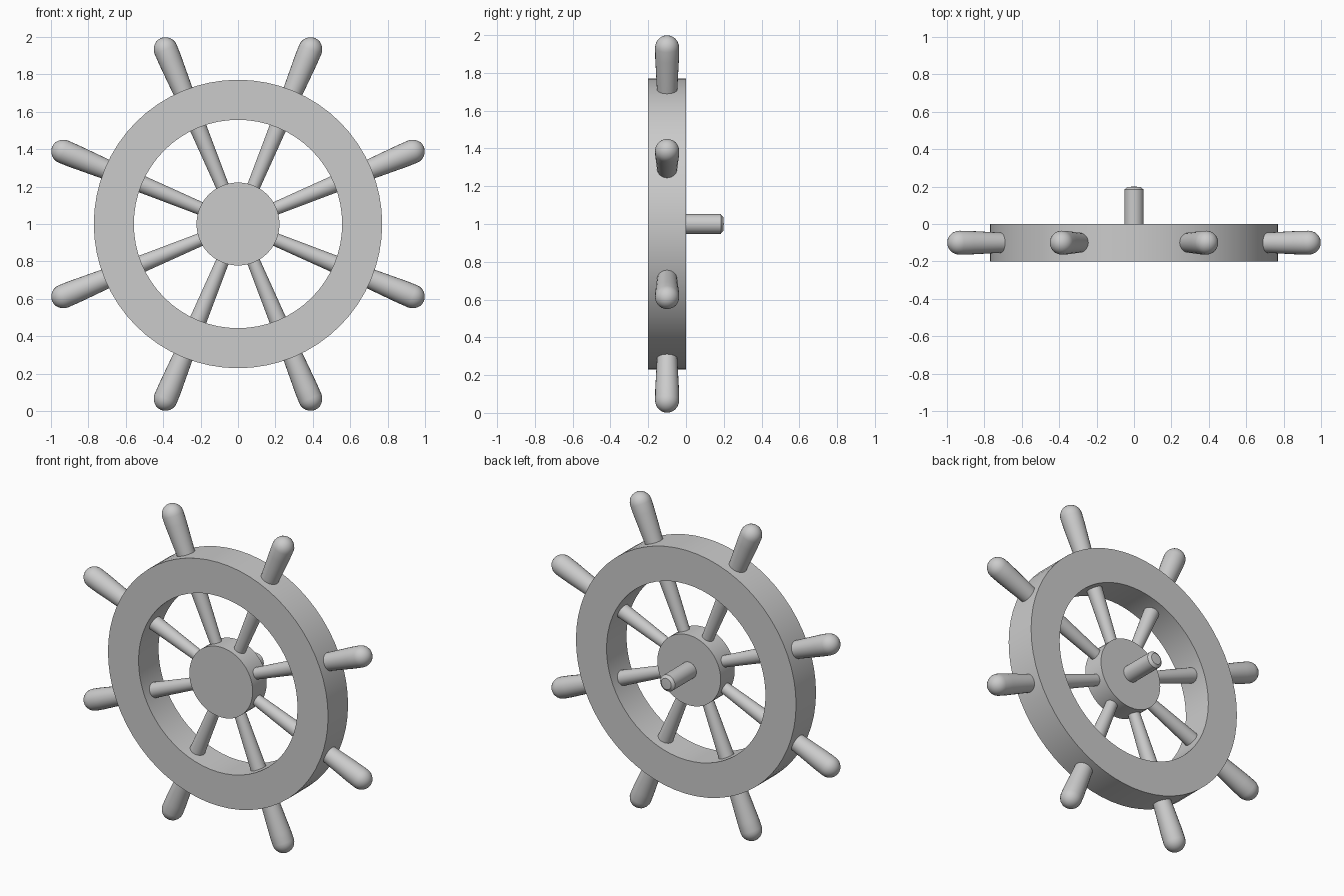
import bpy, bmesh, math
from mathutils import Matrix, Vector

if "Cube" in bpy.data.objects:
    bpy.data.objects.remove(bpy.data.objects["Cube"])

CENTRE = Matrix.Translation((0, -0.1, 1.0))


def lathe(name, profile, matrix, steps=32, closed=False):
    """Spin an (radius, height) profile round its local z axis."""
    bm = bmesh.new()
    verts = [bm.verts.new((r, 0, h)) for r, h in profile]
    pairs = list(zip(verts, verts[1:]))
    if closed:
        pairs.append((verts[-1], verts[0]))
    edges = [bm.edges.new(p) for p in pairs]
    bmesh.ops.spin(bm, geom=verts + edges, cent=(0, 0, 0), axis=(0, 0, 1),
                   angle=math.tau, steps=steps, use_duplicate=False)
    bmesh.ops.remove_doubles(bm, verts=bm.verts, dist=1e-5)
    bmesh.ops.recalc_face_normals(bm, faces=bm.faces)
    mesh = bpy.data.meshes.new(name)
    bm.to_mesh(mesh)
    bm.free()
    obj = bpy.data.objects.new(name, mesh)
    bpy.context.collection.objects.link(obj)
    obj.matrix_world = matrix
    bpy.ops.object.select_all(action='DESELECT')
    obj.select_set(True)
    bpy.context.view_layer.objects.active = obj
    bpy.ops.object.shade_smooth_by_angle(angle=math.radians(35))
    return obj


# Local z of the turned parts points to the back (+y)
to_back = CENTRE @ Matrix.Rotation(math.radians(-90), 4, 'X')

# Rim, hub and axle
lathe("rim", [(0.557, -0.1), (0.771, -0.1), (0.771, 0.1), (0.557, 0.1)],
      to_back, 64, closed=True)
lathe("hub", [(0, -0.07), (0.222, -0.07), (0.222, 0.07), (0, 0.07)], to_back, 48)
lathe("axle", [(0, 0.0), (0.052, 0.0), (0.052, 0.284), (0.035, 0.298), (0, 0.3)], to_back)

# Tapered spoke running through the rim and ending in a domed handle
DOME = [(0.064 * math.cos(a), 1.01 + 0.066 * math.sin(a))
        for a in (math.radians(d) for d in range(0, 90, 15))]
SPOKE = [(0, 0.15), (0.033, 0.15), (0.046, 0.557), (0.054, 0.771),
         (0.063, 0.95)] + DOME + [(0, 1.076)]
for i in range(8):
    turn = Matrix.Rotation(math.radians(22.5 + 45 * i), 4, 'Y')
    lathe(f"spoke_{i + 1}", SPOKE, CENTRE @ turn, 24)
